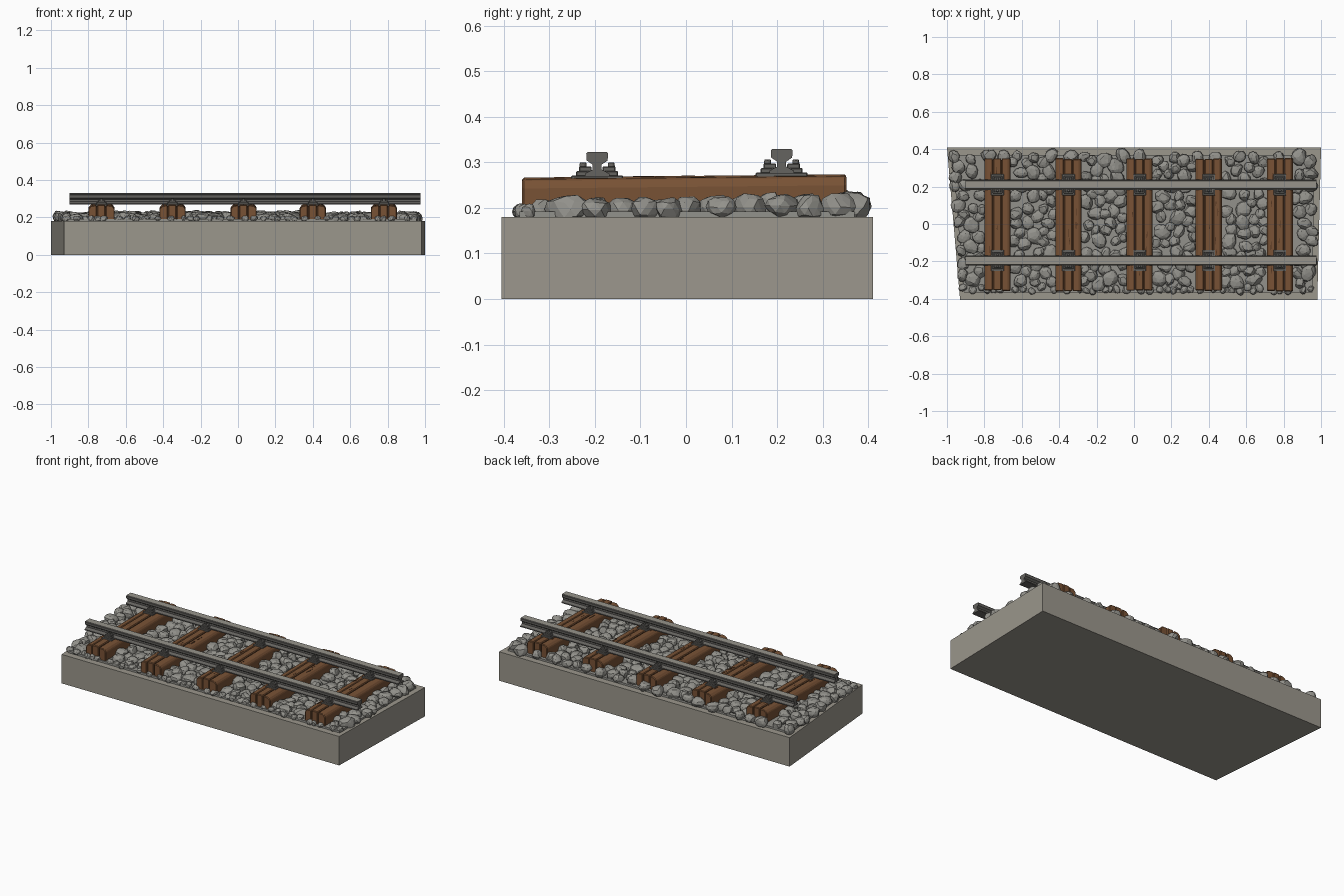
import bpy, bmesh, math, random
from mathutils import Vector, Matrix, Euler

if "Cube" in bpy.data.objects:
    bpy.data.objects.remove(bpy.data.objects["Cube"])

random.seed(7)


def material(name, rgb):
    m = bpy.data.materials.new(name)
    m.diffuse_color = (*rgb, 1)
    m.use_nodes = True
    m.node_tree.nodes["Principled BSDF"].inputs["Base Color"].default_value = m.diffuse_color
    return m


CONCRETE = material("concrete", (0.33, 0.31, 0.265))
STONE = material("stone", (0.29, 0.285, 0.26))
WOOD = material("wood", (0.19, 0.085, 0.036))
DARK_WOOD = material("dark wood", (0.09, 0.038, 0.016))
IRON = material("iron", (0.13, 0.125, 0.115))
WORN_STEEL = material("worn steel", (0.31, 0.295, 0.26))


def finish(name, bm, *mats):
    bmesh.ops.recalc_face_normals(bm, faces=bm.faces)
    me = bpy.data.meshes.new(name)
    bm.to_mesh(me)
    bm.free()
    for m in mats:
        me.materials.append(m)
    ob = bpy.data.objects.new(name, me)
    bpy.context.collection.objects.link(ob)
    return ob


def prism(bm, pts, vec):
    """Extrude a closed outline of 3D points along vec."""
    f = bm.faces.new([bm.verts.new(p) for p in pts])
    new = bmesh.ops.extrude_face_region(bm, geom=[f], use_keep_orig=True)["geom"]
    bmesh.ops.translate(bm, verts=[v for v in new if isinstance(v, bmesh.types.BMVert)], vec=vec)


def box(bm, x0, x1, y0, y1, z0, z1):
    prism(bm, [(x0, y0, z0), (x1, y0, z0), (x1, y1, z0), (x0, y1, z0)], (0, 0, z1 - z0))


def bevel(ob, width):
    b = ob.modifiers.new("bevel", 'BEVEL')
    b.width, b.segments = width, 1


def left_edge(y):
    return -1 + 0.07 * (0.41 - y) / 0.815


def right_edge(y):
    return 1 - 0.02 * (0.41 - y) / 0.815


# Concrete slab with slanted left end
bm = bmesh.new()
prism(bm, [(-0.93, -0.405, 0), (0.98, -0.405, 0), (1, 0.41, 0), (-1, 0.41, 0)], (0, 0, 0.18))
finish("concrete_slab", bm, CONCRETE)

# Thin gravel bed below the stones
bm = bmesh.new()
prism(bm, [(-0.91, -0.365, 0.17), (0.955, -0.365, 0.17), (0.965, 0.37, 0.17), (-0.97, 0.37, 0.17)],
      (0, 0, 0.022))
finish("gravel_bed", bm, STONE)

SLEEPERS = [-0.73, -0.35, 0.03, 0.40, 0.78]


def add_stone(bm, x, y, z, r, h):
    """A ball cut flat by random planes, which gives a chipped rock."""
    verts = bmesh.ops.create_icosphere(bm, subdivisions=2, radius=1)["verts"]
    planes = [Vector([random.gauss(0, 1) for _ in range(3)]).normalized() for _ in range(7)]
    planes.append(Vector((random.uniform(-.25, .25), random.uniform(-.25, .25), 1)).normalized())
    for v in verts:
        for n in planes:
            d = v.co.dot(n) - 0.78
            if d > 0:
                v.co -= n * d
    m = (Matrix.Translation((x, y, z)) @ Euler((0, 0, random.uniform(0, 6.3))).to_matrix().to_4x4()
         @ Matrix.Diagonal((r * random.uniform(1, 1.3), r * random.uniform(0.9, 1.1), h, 1)))
    bmesh.ops.transform(bm, matrix=m, verts=verts)


# Ballast stones, scattered with a minimum spacing
bm = bmesh.new()
placed = []
for _ in range(9000):
    y = random.uniform(-0.36, 0.365)
    small = y < -0.335
    r = random.uniform(0.016, 0.021) if small else random.uniform(0.026, 0.04)
    x = random.uniform(left_edge(y) + r * 0.8, right_edge(y) - r * 1.1)
    if abs(y) < 0.37 and min(abs(x - s) for s in SLEEPERS) < 0.062 + r * 0.7:
        if -0.35 < y < 0.355:
            continue
    if any((x - a) ** 2 + (y - b) ** 2 < (0.78 * (r + c)) ** 2 for a, b, c in placed):
        continue
    placed.append((x, y, r))
    z = 0.192 if small else 0.199 + 0.016 * y + random.uniform(-0.004, 0.005)
    add_stone(bm, x, y, z, r * 1.08, 0.02 if small else random.uniform(0.027, 0.038))
finish("ballast_stones", bm, STONE)


def slope(y):
    """The track rises slightly towards the back."""
    return 0.01 * y


# Sleepers: three split timbers around a dark core
for i, s in enumerate(SLEEPERS):
    bm = bmesh.new()
    profiles = [
        [(-0.07, 0.195), (-0.056, 0.175), (-0.026, 0.175), (-0.026, 0.268), (-0.055, 0.266), (-0.07, 0.25)],
        [(-0.023, 0.175), (0.02, 0.175), (0.02, 0.27), (-0.023, 0.27)],
        [(0.023, 0.175), (0.056, 0.175), (0.07, 0.195), (0.07, 0.25), (0.058, 0.266), (0.023, 0.268)],
    ]
    for prof in profiles:
        y0, y1 = -0.36 + random.uniform(0, 0.006), 0.352 - random.uniform(0, 0.006)
        prism(bm, [(s + x, y0, z) for x, z in prof], (0, y1 - y0, 0))
    for v in bm.verts:
        v.co.z += slope(v.co.y)
    bevel(finish(f"sleeper_{i + 1}", bm, WOOD), 0.004)
    bm = bmesh.new()
    box(bm, s - 0.05, s + 0.05, -0.35, 0.343, 0.175, 0.258)
    # Short surface cracks
    for k in range(6):
        cx = s + random.choice((-0.042, 0, 0.042)) + random.uniform(-0.008, 0.008)
        cy, ln = random.uniform(-0.31, 0.25), random.uniform(0.03, 0.07)
        top = 0.2705 if abs(cx - s) < 0.02 else 0.2683
        prism(bm, [(cx - 0.002, cy, 0.264), (cx + 0.002, cy + ln / 2, 0.264),
                   (cx, cy + ln, 0.264), (cx - 0.003, cy + ln / 2, 0.264)], (0, 0, top - 0.264))
    for v in bm.verts:
        v.co.z += slope(v.co.y)
    finish(f"sleeper_core_{i + 1}", bm, DARK_WOOD)

# Rails with worn running surface, and their fastenings
HALF = [(0.027, 0.272), (0.027, 0.278), (0.01, 0.287), (0.01, 0.298),
        (0.023, 0.307), (0.024, 0.322), (0.021, 0.326)]
for side, ry in (("front", -0.195), ("back", 0.21)):
    dz = 1.6 * slope(ry)
    bm = bmesh.new()
    outline = HALF + [(-y, z) for y, z in reversed(HALF)]
    prism(bm, [(-0.90, ry + y, z + dz) for y, z in outline], (1.875, 0, 0))
    bm.normal_update()
    for f in bm.faces:
        if abs(f.normal.z) > 0.6 and f.calc_center_median().z > 0.315 + dz:
            f.material_index = 1
    finish(f"{side}_rail", bm, IRON, WORN_STEEL)

    bm = bmesh.new()
    for s in SLEEPERS:
        box(bm, s - 0.034, s + 0.034, ry - 0.057, ry + 0.057, 0.262 + dz, 0.274 + dz)
        box(bm, s - 0.026, s + 0.026, ry - 0.046, ry + 0.046, 0.27 + dz, 0.284 + dz)
        for k in (-1, 1):
            a, b = sorted((ry + k * 0.012, ry + k * 0.04))
            box(bm, s - 0.018, s + 0.018, a, b, 0.28 + dz, 0.294 + dz)
            # Hexagonal bolt head
            bmesh.ops.create_cone(bm, cap_ends=True, segments=6, radius1=0.009, radius2=0.008, depth=0.012,
                                  matrix=Matrix.Translation((s, ry + k * 0.031, 0.297 + dz)))
    bevel(finish(f"{side}_rail_fastenings", bm, IRON), 0.002)
